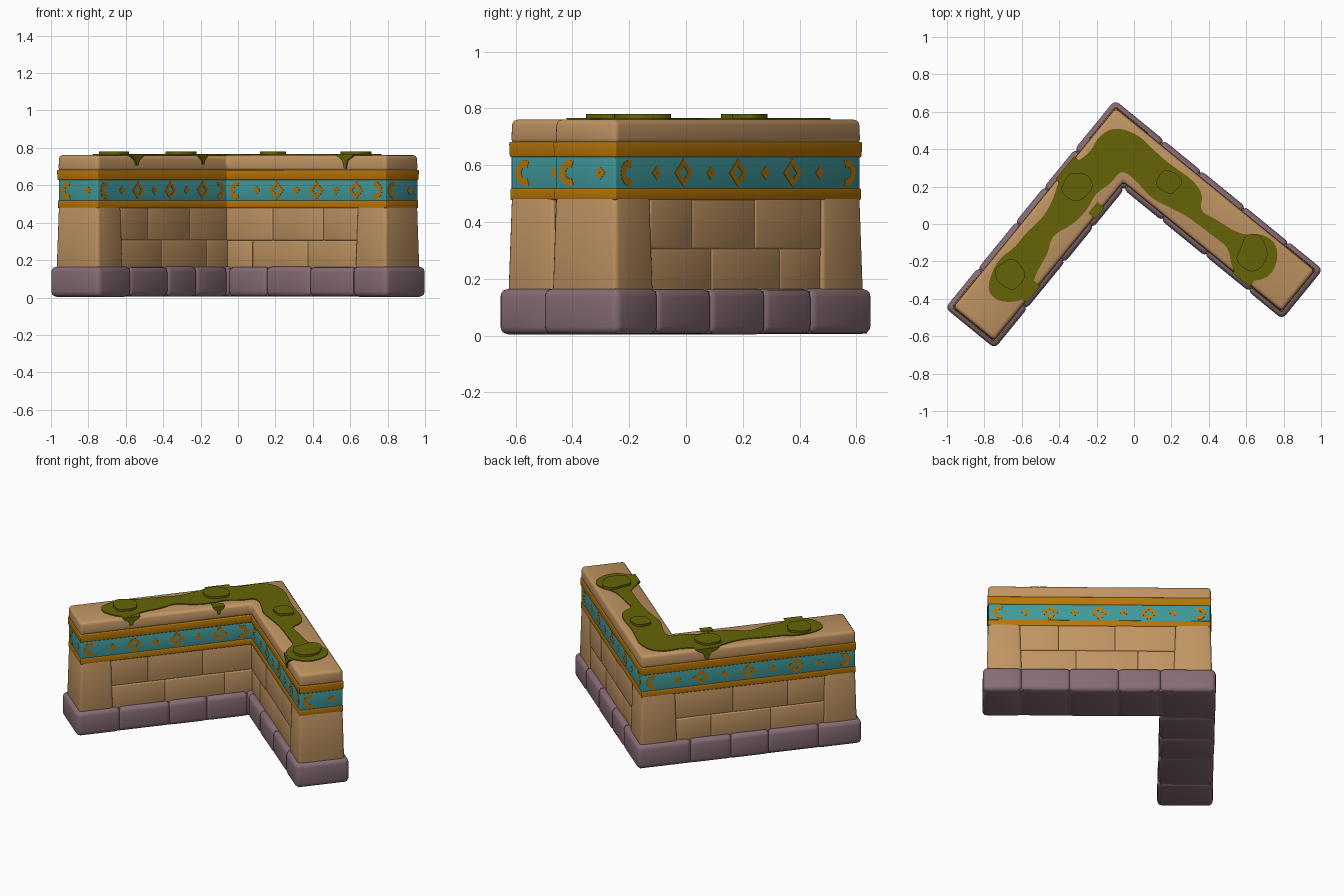
import bpy, bmesh, math, random
from mathutils import Vector, Matrix

if "Cube" in bpy.data.objects:
    bpy.data.objects.remove(bpy.data.objects["Cube"])

random.seed(4)
L, W = 1.435, 0.342                     # arm length and wall width
ROT = math.atan2(-0.632, 0.775)
FRAME = Matrix.Translation((-0.1025, 0.663, 0)) @ Matrix.Rotation(ROT, 4, 'Z')


def material(name, hexcol):
    m = bpy.data.materials.new(name)
    c = [int(hexcol[i:i + 2], 16) / 255 for i in (0, 2, 4)]
    m.diffuse_color = [((v + 0.055) / 1.055) ** 2.4 if v > 0.04 else v / 12.92 for v in c] + [1]
    m.use_nodes = True
    m.node_tree.nodes["Principled BSDF"].inputs["Base Color"].default_value = m.diffuse_color
    return m


SAND = material("sandstone", "C09462")
TEAL = material("teal paint", "40999B")
GOLD = material("ochre paint", "B87608")
STONE = material("purple grey stone", "876C76")
MOSS = material("moss green", "656406")


def finish(name, bm, mat, local=True):
    bmesh.ops.recalc_face_normals(bm, faces=bm.faces)
    me = bpy.data.meshes.new(name)
    bm.to_mesh(me)
    bm.free()
    me.materials.append(mat)
    for p in me.polygons:
        p.use_smooth = True
    me.set_sharp_from_angle(angle=math.radians(42))
    ob = bpy.data.objects.new(name, me)
    bpy.context.collection.objects.link(ob)
    if local:
        ob.matrix_world = FRAME
    return ob


def loft(bm, bottom, top):
    """Closed solid between two matching polygons; returns its edges."""
    a = [bm.verts.new(p) for p in bottom]
    b = [bm.verts.new(p) for p in top]
    faces = [bm.faces.new(a), bm.faces.new(b)]
    for i in range(len(a)):
        j = (i + 1) % len(a)
        faces.append(bm.faces.new((a[i], a[j], b[j], b[i])))
    return list({e for f in faces for e in f.edges})


def bevel(bm, edges, r, seg=3):
    bmesh.ops.recalc_face_normals(bm, faces=bm.faces)
    bmesh.ops.bevel(bm, geom=edges, offset=r, segments=seg, profile=0.5, affect='EDGES')


def ell(d, z):
    return [(d, -d, z), (d, -L + d, z), (W - d, -L + d, z),
            (W - d, -W + d, z), (L - d, -W + d, z), (L - d, -d, z)]


def ell_part(name, d0, d1, z0, z1, mat, r):
    bm = bmesh.new()
    e = loft(bm, ell(d0, z0), ell(d1, z1))
    if r:
        bevel(bm, e, r)
    return finish(name, bm, mat)


def block(name, x0, x1, y0, y1, z0, z1, mat, r, taper=0.0, mirror=False):
    """Rounded block; mirror puts it on the other arm of the corner."""
    def rect(t, z):
        pts = [(x0 + t, y0 + t, z), (x1 - t, y0 + t, z), (x1 - t, y1 - t, z), (x0 + t, y1 - t, z)]
        return [(-y, -x, zz) for x, y, zz in pts] if mirror else pts
    bm = bmesh.new()
    bevel(bm, loft(bm, rect(0, z0), rect(taper, z1)), r)
    return finish(name, bm, mat)


# Base: core plus rounded stones
ell_part("base_core", 0.018, 0.018, 0.008, 0.155, STONE, 0)
block("base_corner_stone", 0, W + 0.004, -W - 0.004, 0, 0.006, 0.165, STONE, 0.03)
for m, cuts in ((False, (W, 0.60, 0.90, 1.20, L)), (True, (W, 0.60, 0.84, 1.16, L))):
    for a, b in zip(cuts, cuts[1:]):
        j = random.uniform(0, 0.005) if b < L else 0
        block("base_stone", a - 0.006, b + (0.006 if b < L else 0), -W + j, -j,
              0.004 + j, 0.165 - j, STONE, 0.028, mirror=m)

# Wall body: core, pillars and bricks
ell_part("wall_core", 0.041, 0.042, 0.14, 0.5, SAND, 0)
D = 0.023
block("corner_pillar", D, 0.26, -0.26, -D, 0.14, 0.50, SAND, 0.018, 0.009)
for m in (False, True):
    block("end_pillar", L - 0.24, L - D, -W + D, -D, 0.14, 0.50, SAND, 0.018, 0.009, m)
    rows = ((0.15, 0.308, (0.25, 0.48, 0.86, L - 0.23)),
            (0.304, 0.485, (0.25, 0.62, 0.97, L - 0.23)))
    for z0, z1, cuts in rows:
        for a, b in zip(cuts, cuts[1:]):
            d = random.uniform(0.032, 0.037)
            block("wall_brick", a - 0.002, b + 0.002, -W + d, -d, z0, z1, SAND, 0.010, 0, m)

# Painted bands and cap
ell_part("lower_ochre_band", 0.031, 0.031, 0.478, 0.519, GOLD, 0.006)
ell_part("teal_band", 0.034, 0.034, 0.505, 0.64, TEAL, 0.008)
ell_part("upper_ochre_band", 0.030, 0.028, 0.628, 0.682, GOLD, 0.006)
ell_part("cap", 0.029, 0.032, 0.674, 0.761, SAND, 0.02)

# Band ornaments: diamonds, dots and crescents as thin plates
bm = bmesh.new()


def ring(c, t, n, r_out, r_in, a0, a1, seg):
    up = Vector((0, 0, 1))

    def at(r, k, off):
        a = a0 + (a1 - a0) * k / seg
        return c + t * (r * math.cos(a)) + up * (r * math.sin(a)) + n * off
    for k in range(seg):
        loop = ((r_out, k), (r_out, k + 1), (r_in, k + 1), (r_in, k))
        loft(bm, [at(r, q, -0.002) for r, q in loop], [at(r, q, 0.0015) for r, q in loop])


pts = [Vector(p) for p in ell(0.034, 0.573)]
for i, p in enumerate(pts):
    q = pts[(i + 1) % 6]
    t = (q - p).normalized()
    n = Vector((t.y, -t.x, 0))          # outward: outline runs counter-clockwise
    length = (q - p).length
    num = max(2, round(length / 0.145))
    for k in range(num):
        c = p + t * (length * (k + 0.5) / num)
        if k == 0:
            ring(c, t, n, 0.046, 0.021, math.radians(70), math.radians(290), 8)
        elif k == num - 1 and num > 2:
            ring(c, t, n, 0.046, 0.021, math.radians(-110), math.radians(110), 8)
        elif k % 2 == 0:
            ring(c, t, n, 0.05, 0.024, 0, math.tau, 4)
        else:
            ring(c, t, n, 0.023, 0.002, 0, math.tau, 4)
finish("band_ornaments", bm, GOLD)

# Moss carpet along the top (outline, then rounded by corner cutting)
outline = [(-.79, -.34), (-.74, -.41), (-.64, -.42), (-.55, -.385), (-.53, -.27), (-.46, -.16),
           (-.44, -.06), (-.32, 0), (-.24, .09), (-.21, .16), (-.12, .22), (-.08, .28), (-.03, .27),
           (.03, .21), (.09, .14), (.17, .10), (.27, .05), (.34, 0), (.43, -.07), (.51, -.13),
           (.52, -.24), (.60, -.31), (.72, -.29), (.77, -.20), (.76, -.10), (.68, -.05), (.57, -.06),
           (.43, .03), (.35, .07), (.37, .16), (.31, .24), (.19, .32), (.10, .40), (.02, .48),
           (-.10, .52), (-.19, .47), (-.24, .37), (-.39, .29), (-.42, .16), (-.48, .04),
           (-.58, -.05), (-.64, -.13), (-.73, -.19)]


def rounded(pts, times=2):
    for _ in range(times):
        new = []
        for i, (x, y) in enumerate(pts):
            u, v = pts[(i + 1) % len(pts)]
            new += [(x * .75 + u * .25, y * .75 + v * .25), (x * .25 + u * .75, y * .25 + v * .75)]
        pts = new
    return pts


def moss_plate(name, pts, z0, z1):
    bm = bmesh.new()
    loft(bm, [(x, y, z0) for x, y in pts], [(x, y, z1) for x, y in pts])
    bm.normal_update()
    bmesh.ops.triangulate(bm, faces=[f for f in bm.faces if len(f.verts) > 4],
                          ngon_method='EAR_CLIP')
    finish(name, bm, MOSS, local=False)


moss_plate("moss_carpet", rounded(outline), 0.752, 0.767)

# Raised moss tufts
for x, y, r in ((-.665, -.27, .078), (-.31, .20, .078), (.185, .225, .065), (.64, -.155, .088)):
    blob = [(x + r * random.uniform(.8, 1.25) * math.cos(a * math.tau / 9),
             y + r * random.uniform(.8, 1.25) * math.sin(a * math.tau / 9)) for a in range(9)]
    moss_plate("moss_tuft", rounded(blob), 0.76, 0.781)

# Moss drips hanging over the wall edges: (distance along arm, outer side, left arm, width, low end)
for s, outer, left, w, low in ((1.13, False, False, .045, .69), (1.08, False, True, .045, .705),
                               (.52, False, True, .03, .71), (.45, True, True, .06, .69)):
    prof = [(-w * 1.3, .766), (w * 1.3, .766), (w, .748), (w * .4, .735), (w * .15, low),
            (-w * .15, low), (-w * .4, .732), (-w, .75)]
    y0, y1 = (-0.07, -0.022) if outer else (-W + 0.07, -W + 0.022)
    bm = bmesh.new()
    ends = [[(-y, -s - a, z) if left else (s + a, y, z) for a, z in prof] for y in (y0, y1)]
    loft(bm, *ends)
    finish("moss_drip", bm, MOSS)
